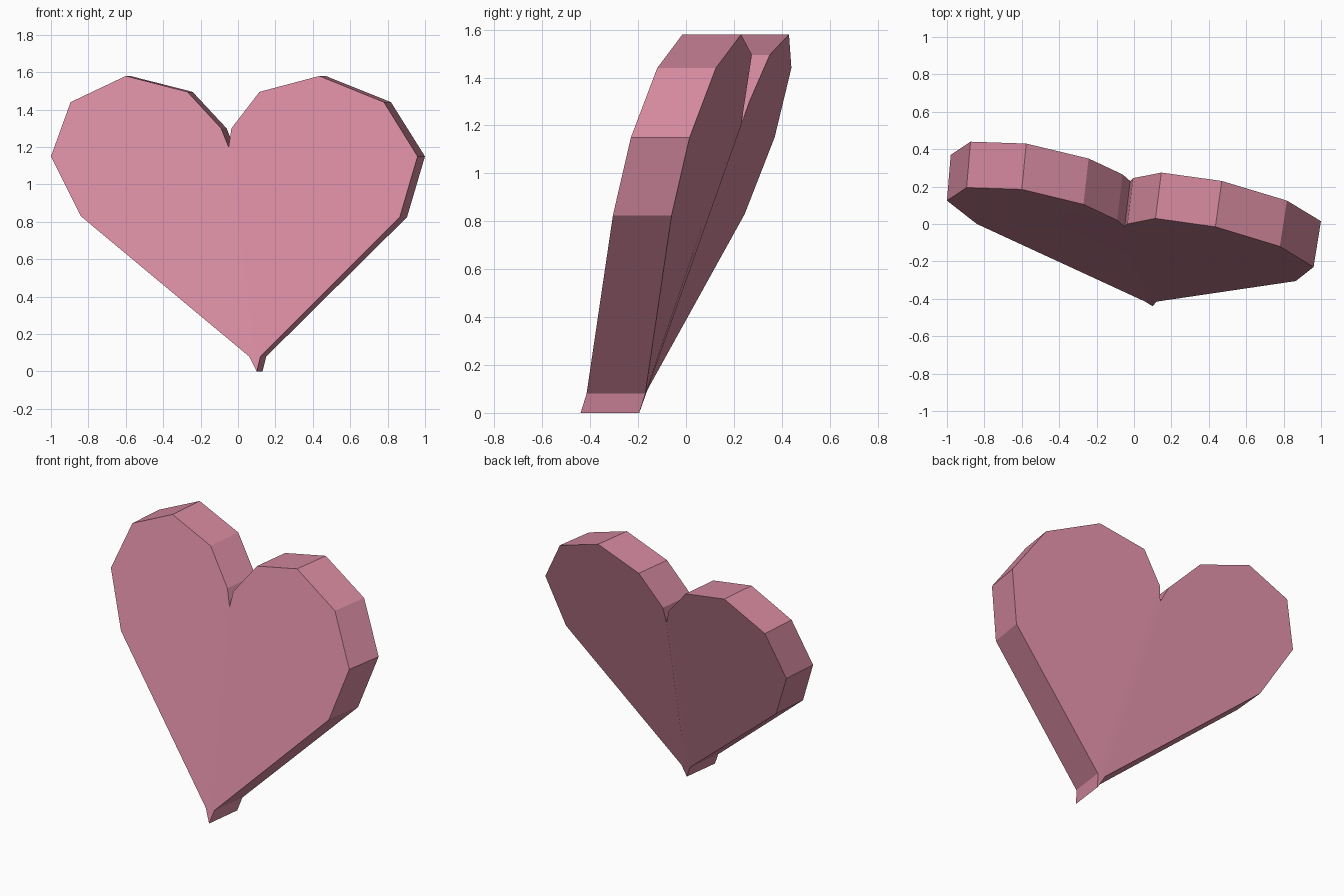
import bpy, bmesh, math
from mathutils import Vector

cube = bpy.data.objects.get("Cube")
if cube:
    bpy.data.objects.remove(cube, do_unlink=True)

# Front rim of the tilted heart, from the tip up the -x lobe,
# down into the notch and around the +x lobe
RIM = [
    (0.10, -0.44, 0.00), (0.06, -0.415, 0.08), (-0.84, 0.00, 0.83),
    (-1.00, 0.125, 1.15), (-0.895, 0.195, 1.44), (-0.60, 0.185, 1.58),
    (-0.27, 0.105, 1.495), (-0.09, 0.02, 1.30), (-0.05, -0.015, 1.20),
    (-0.035, 0.00, 1.30), (0.115, 0.03, 1.495), (0.435, -0.015, 1.58),
    (0.78, -0.12, 1.44), (0.96, -0.23, 1.15), (0.865, -0.305, 0.825),
    (0.12, -0.415, 0.08),
]
NOTCH = 8


def back_point(p):
    """Matching point on the back rim."""
    return Vector(p) + Vector((0.03 + 0.01 * p[0], 0.245, 0))


# Pink material
pink = bpy.data.materials.new("pink")
pink.use_nodes = True
colour = (0.66, 0.25, 0.345, 1)
pink.diffuse_color = colour
bsdf = next(n for n in pink.node_tree.nodes if n.type == 'BSDF_PRINCIPLED')
bsdf.inputs["Base Color"].default_value = colour

# Heart slab: two half caps on each side, joined by a rim wall
bm = bmesh.new()
front = [bm.verts.new(p) for p in RIM]
back = [bm.verts.new(back_point(p)) for p in RIM]
count = len(RIM)
for ring in (front, back):
    bm.faces.new(ring[:NOTCH + 1])
    bm.faces.new(ring[NOTCH:] + ring[:1])
for i in range(count):
    j = (i + 1) % count
    bm.faces.new((front[i], front[j], back[j], back[i]))
bmesh.ops.recalc_face_normals(bm, faces=bm.faces)

mesh = bpy.data.meshes.new("heart")
bm.to_mesh(mesh)
bm.free()
mesh.materials.append(pink)
heart = bpy.data.objects.new("heart", mesh)
bpy.context.collection.objects.link(heart)

# Smooth the gentle bend of the caps, keep the rim edges sharp
bpy.ops.object.select_all(action='DESELECT')
heart.select_set(True)
bpy.context.view_layer.objects.active = heart
bpy.ops.object.shade_smooth_by_angle(angle=math.radians(20))
